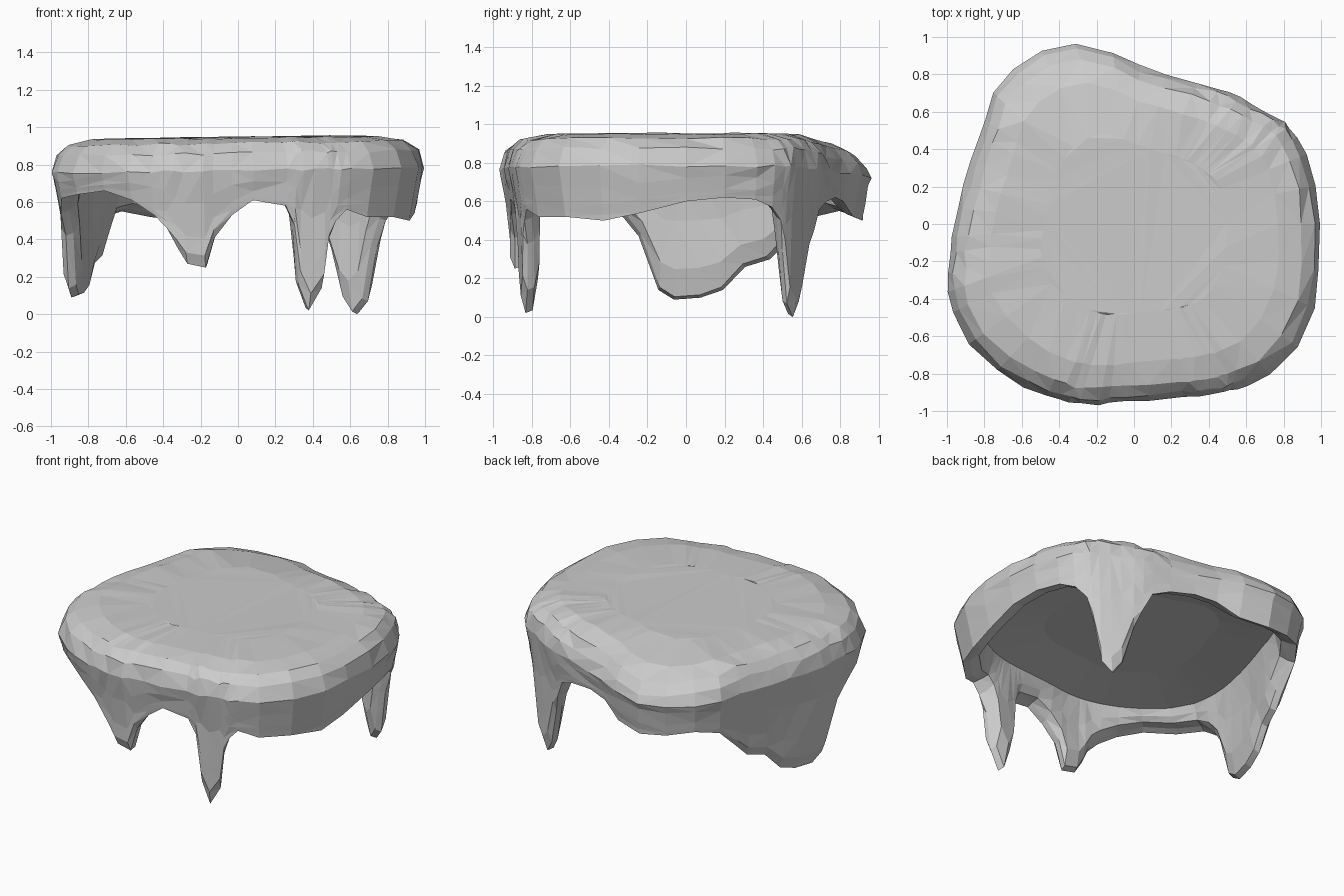
import bpy, bmesh, math, random
from mathutils import Vector

cube = bpy.data.objects.get("Cube")
if cube:
    bpy.data.objects.remove(cube)
random.seed(4)

# Plan outline: radius at equal steps around the centre, starting at +x
OUTLINE = [.99, .985, .985, .905, .845, .815, .855, .995, 1.055, 1.035, .95, .93,
           .96, 1.03, 1.09, 1.07, 1.04, 1, .945, .96, 1.03, 1.09, 1.08, 1.02]
# Lower hem: angle in degrees and height; the low runs are the hanging drips
HEM = [(0, .6), (12, .62), (22, .61), (28, .57), (32, .5), (34, .35), (37, .07),
       (41, 0), (45, .08), (50, .33), (54, .45), (58, .56), (66, .6), (78, .62),
       (88, .6), (97, .52), (108, .5), (118, .52), (128, .55), (137, .52),
       (145, .38), (150, .3), (159, .26), (167, .14), (175, .1), (184, .09),
       (189, .14), (195, .42), (200, .54), (206, .62), (216, .64), (227, .66),
       (236, .61), (243, .53), (247, .46), (250, .35), (253, .27), (259, .25),
       (262, .41), (268, .53), (275, .61), (286, .58), (289, .48), (291, .16),
       (294.4, .02), (298.5, .14), (300, .38), (302, .5), (305, .56), (312, .52),
       (323, .52), (335, .5), (346, .54)]
WIDEST = .77


def radius(deg):
    """Smooth closed curve through the outline radii."""
    n = len(OUTLINE)
    u = deg * n / 360
    i = int(u)
    t = u - i
    a, b, c, d = (OUTLINE[(i + k) % n] for k in (-1, 0, 1, 2))
    return b + t / 2 * (c - a + t * (2 * a - 5 * b + 4 * c - d + t * (3 * (b - c) + d - a)))


def wall(z):
    """Outer wall scale: curls in under the rim, then hangs nearly straight."""
    drop = WIDEST - z
    return 1 - .19 * min(.25, drop) - .03 * max(0, drop - .25)


def point(deg, scale, z, wobble=0.0):
    """Point on a ring, with the upper surface sloping down to the back."""
    r = radius(deg) * scale + random.uniform(-wobble, wobble)
    a = math.radians(deg)
    x, y = r * math.cos(a), r * math.sin(a)
    if z > .7:
        z += .014 * x - .22 * max(0, y - .58) * min(1, (z - .7) / .15)
    return Vector((x, y, z + random.uniform(-wobble, wobble)))


def column(deg, hem):
    """Section through the shell: top, rounded rim, outer wall, hem, inner wall."""
    pts = [point(deg, s, z, w) for s, z, w in
           ((.5, .948, .003), (.78, .942, .006), (.91, .914, .009),
            (.97, .862, .01), (1, WIDEST, .008))]
    for t in (.35, .7, .88):
        z = WIDEST + (hem - WIDEST) * t
        pts.append(point(deg, wall(z), z, .01 * (1 - t)))
    # Drip tips pinch towards the middle of their thickness
    edge = wall(hem) - (.025 if hem < .45 else 0)
    pts.append(point(deg, edge, hem))
    pts.append(point(deg, edge - .04, hem + .015))
    low = hem + (.72 - hem) * .25
    pts.append(point(deg, wall(low) - .1, low))
    pts.append(point(deg, .85, hem + (.72 - hem) * .65, .005))
    pts.append(point(deg, .83, .745))
    pts.append(point(deg, .5, .79))
    return pts


# Icing shell
bm = bmesh.new()
columns = [[bm.verts.new(p) for p in column(d, z)] for d, z in HEM]
bm.faces.new([c[0] for c in columns])
bm.faces.new([c[-1] for c in reversed(columns)])
for right, left in zip(columns, columns[1:] + columns[:1]):
    for k in range(len(right) - 1):
        bm.faces.new((right[k], right[k + 1], left[k + 1], left[k]))
bmesh.ops.triangulate(bm, faces=bm.faces, quad_method='SHORT_EDGE', ngon_method='BEAUTY')
bmesh.ops.recalc_face_normals(bm, faces=bm.faces)
mesh = bpy.data.meshes.new("dripping_icing")
bm.to_mesh(mesh)
bm.free()
icing = bpy.data.objects.new("dripping_icing", mesh)
bpy.context.collection.objects.link(icing)

# Plain grey
grey = bpy.data.materials.new("plain_grey")
grey.use_nodes = True
colour = (.6, .6, .6, 1)
grey.diffuse_color = colour
grey.node_tree.nodes["Principled BSDF"].inputs["Base Color"].default_value = colour
mesh.materials.append(grey)
